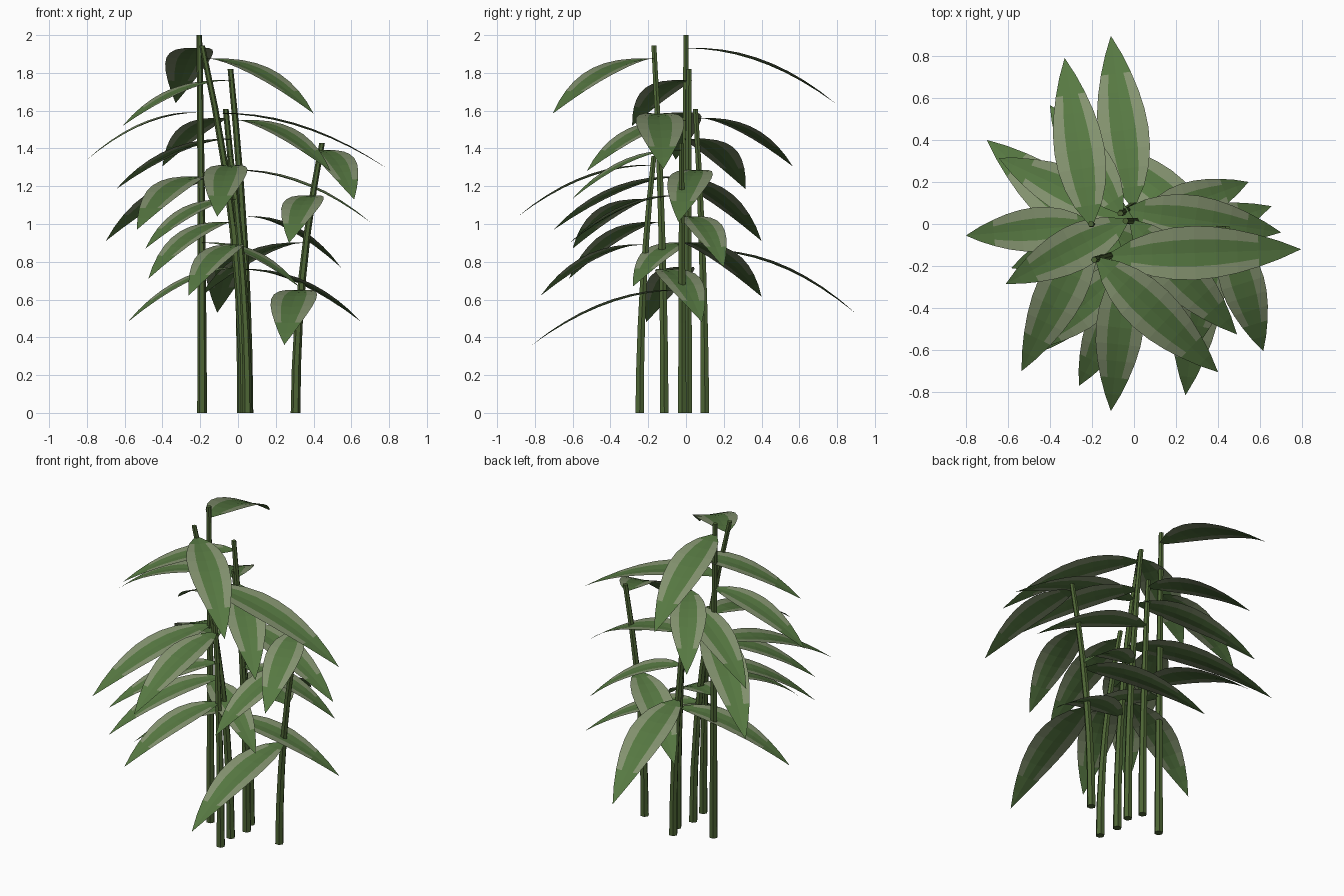
import bpy, math
from mathutils import Vector

if "Cube" in bpy.data.objects:
    bpy.data.objects.remove(bpy.data.objects["Cube"])


def material(name, col):
    m = bpy.data.materials.new(name)
    m.diffuse_color = (*col, 1)
    m.use_nodes = True
    m.node_tree.nodes["Principled BSDF"].inputs["Base Color"].default_value = m.diffuse_color
    return m


STEM = material("stem_green", (0.075, 0.13, 0.035))
GREEN = material("leaf_green", (0.095, 0.19, 0.055))
PALE = material("leaf_pale", (0.23, 0.29, 0.16))


def mesh_object(name, verts, faces, mats, idx=None):
    me = bpy.data.meshes.new(name)
    me.from_pydata(verts, [], faces)
    for m in mats:
        me.materials.append(m)
    if idx:
        me.polygons.foreach_set("material_index", idx)
    me.update()
    ob = bpy.data.objects.new(name, me)
    bpy.context.collection.objects.link(ob)
    return ob


def stem_point(base, top, z):
    # stems lean outward with the square of the height
    k = (z / top[2]) ** 2
    return Vector((base[0] + (top[0] - base[0]) * k,
                   base[1] + (top[1] - base[1]) * k, z))


def add_stem(name, base, top, sides=6, rings=7):
    verts, faces = [], []
    for i in range(rings):
        t = i / (rings - 1)
        c = stem_point(base, top, t * top[2])
        r = 0.026 - 0.011 * t
        for j in range(sides):
            a = 2 * math.pi * j / sides
            verts.append(c + Vector((r * math.cos(a), r * math.sin(a), 0)))
    for i in range(rings - 1):
        for j in range(sides):
            k = (j + 1) % sides
            faces.append((i * sides + j, i * sides + k,
                          (i + 1) * sides + k, (i + 1) * sides + j))
    faces.append(tuple(reversed(range(sides))))
    faces.append(tuple(range((rings - 1) * sides, rings * sides)))
    mesh_object(name, verts, faces, [STEM])


def add_leaf(name, root, tip, segs=9):
    # arched blade: midrib falls with the square of the reach, edges fold up a little
    tip = Vector(tip)
    flat = Vector((tip.x - root.x, tip.y - root.y, 0))
    side = Vector((-flat.y, flat.x, 0)).normalized()
    half = (0.12 + 0.15 * flat.length) / 2
    drop = root.z - tip.z
    cols = (-1, -0.5, 0, 0.5, 1)
    n = len(cols)
    verts, faces, idx = [], [], []
    for i in range(segs):
        t = i / segs
        w = half * max(0.1, math.sin(math.pi * t ** 0.82) ** 0.88)
        mid = root + flat * t - Vector((0, 0, drop * t * t))
        for c in cols:
            verts.append(mid + side * (-c * w) + Vector((0, 0, 0.08 * w * abs(c))))
    verts.append(tip)
    for i in range(segs - 1):
        for j in range(n - 1):
            a = i * n + j
            faces.append((a, a + n, a + n + 1, a + 1))
            idx.append(1 if j in (0, 3) and 0 < i < 7 else 0)
    for j in range(n - 1):
        faces.append(((segs - 1) * n + j, len(verts) - 1, (segs - 1) * n + j + 1))
        idx.append(0)
    mesh_object(name, verts, faces, [GREEN, PALE], idx)


# each plant: stem base, stem top, leaves as (root height, tip)
plants = [
    ((-0.19, -0.005), (-0.205, 0.0, 2.0), [
        (1.93, (-0.33, 0.79, 1.64)), (1.59, (-0.80, -0.055, 1.34)),
        (1.25, (-0.535, -0.70, 0.97)), (0.90, (0.32, -0.28, 0.67))]),
    ((0.03, -0.115), (-0.19, -0.17, 1.945), [
        (1.875, (0.40, -0.705, 1.585)), (1.585, (0.795, -0.12, 1.29)),
        (1.25, (-0.70, 0.40, 0.91)), (1.01, (-0.475, -0.62, 0.71)),
        (0.76, (0.655, 0.085, 0.48))]),
    ((0.055, 0.01), (-0.04, 0.015, 1.82), [
        (1.76, (-0.61, -0.285, 1.52)), (1.55, (0.49, -0.525, 1.28)),
        (1.45, (-0.645, 0.315, 1.185)), (1.04, (0.545, 0.20, 0.77)),
        (0.77, (-0.585, -0.21, 0.48))]),
    ((0.02, 0.10), (-0.065, 0.05, 1.61), [
        (1.56, (-0.40, 0.565, 1.305)), (1.285, (0.70, -0.04, 1.01)),
        (0.86, (-0.11, 0.895, 0.53))]),
    ((0.305, -0.02), (0.445, -0.025, 1.43), [
        (1.39, (0.615, -0.605, 1.13)), (1.15, (0.27, -0.615, 0.90)),
        (0.90, (-0.20, 0.40, 0.615)), (0.65, (0.245, -0.815, 0.36))]),
    ((0.05, -0.245), (-0.04, -0.17, 1.36), [
        (1.31, (-0.11, -0.89, 1.04)), (1.13, (-0.49, -0.60, 0.87)),
        (0.89, (-0.262, -0.77, 0.62))]),
]

for p, (base, top, leaves) in enumerate(plants, 1):
    add_stem(f"stem_{p}", base, top)
    for q, (z, tip) in enumerate(leaves, 1):
        add_leaf(f"leaf_{p}_{q}", stem_point(base, top, z), tip)
